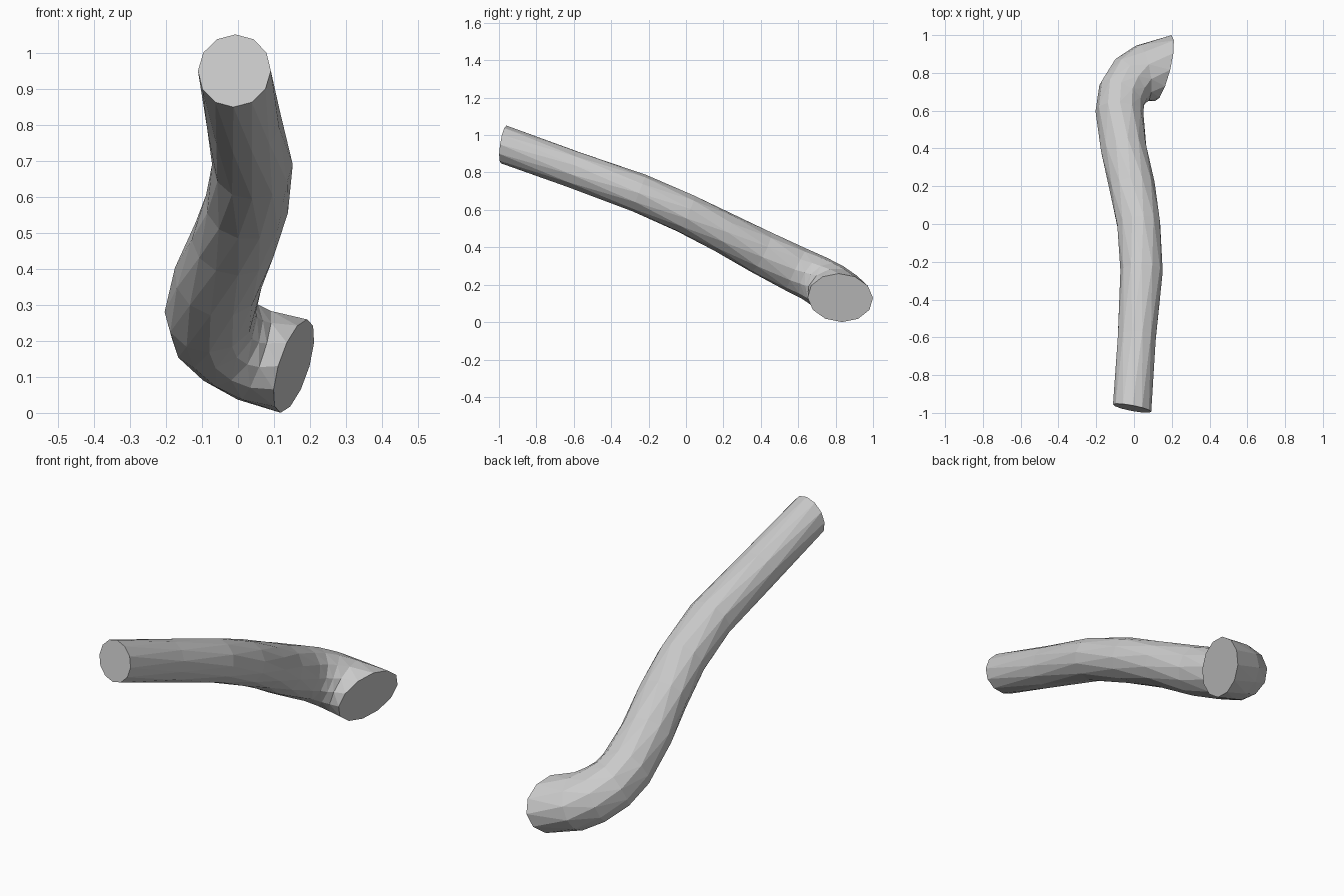
import bpy
import bmesh
import math
from mathutils import Vector

cube = bpy.data.objects.get("Cube")
if cube:
    bpy.data.objects.remove(cube, do_unlink=True)

# Single plain grey
grey = bpy.data.materials.new("plain grey")
grey.use_nodes = True
grey.diffuse_color = (0.6, 0.6, 0.6, 1)
grey.node_tree.nodes["Principled BSDF"].inputs["Base Color"].default_value = (0.6, 0.6, 0.6, 1)

SIDES = 12
UP = Vector((0, 0, 1))

# Sections along the tube: centre, direction, half width, half height
SECTIONS = [
    ((-0.01, -0.975, 0.95), (0.19, 1, -0.15), 0.103, 0.102),
    ((0.015, -0.6, 0.815), (0.07, 1, -0.36), 0.104, 0.101),
    ((0.04, -0.25, 0.69), (0.02, 1, -0.39), 0.112, 0.104),
    ((0.025, 0, 0.58), (-0.12, 1, -0.45), 0.117, 0.108),
    ((-0.01, 0.2, 0.48), (-0.2, 1, -0.5), 0.121, 0.11),
    ((-0.055, 0.4, 0.375), (-0.2, 1, -0.5), 0.124, 0.12),
    ((-0.077, 0.59, 0.28), (0.05, 1, -0.5), 0.127, 0.125),
    ((-0.065, 0.685, 0.235), (0.13, 0.23, -0.13), 0.132, 0.128),
    ((-0.02, 0.755, 0.195), (0.235, 0.155, -0.12), 0.142, 0.132),
    ((0.045, 0.8, 0.16), (0.3, 0.05, -0.1), 0.153, 0.134),
    ((0.155, 0.825, 0.13), (1, -0.25, -0.3), 0.18, 0.135),
]


def add_ring(bm, centre, direction, width, height, turn):
    """One closed ring square to the given direction."""
    along = Vector(direction).normalized()
    side = along.cross(UP).normalized()
    top = side.cross(along)
    ring = []
    for i in range(SIDES):
        a = math.tau * (i + turn) / SIDES
        offset = side * math.cos(a) * width + top * math.sin(a) * height
        ring.append(bm.verts.new(Vector(centre) + offset))
    return ring


# Bent tube with staggered rings, giving triangular facets
bm = bmesh.new()
rings = [add_ring(bm, *s, turn=0.5 * (k % 2)) for k, s in enumerate(SECTIONS)]
for k, (a, b) in enumerate(zip(rings, rings[1:])):
    for i in range(SIDES):
        j = (i + 1) % SIDES
        if k % 2 == 0:
            bm.faces.new((a[i], a[j], b[i]))
            bm.faces.new((a[j], b[j], b[i]))
        else:
            bm.faces.new((a[i], b[j], b[i]))
            bm.faces.new((a[i], a[j], b[j]))

# Flat end caps
bm.faces.new(rings[0])
bm.faces.new(rings[-1])
bmesh.ops.recalc_face_normals(bm, faces=bm.faces)

mesh = bpy.data.meshes.new("bent_tube")
bm.to_mesh(mesh)
bm.free()
mesh.materials.append(grey)
tube = bpy.data.objects.new("bent_tube", mesh)
bpy.context.collection.objects.link(tube)
